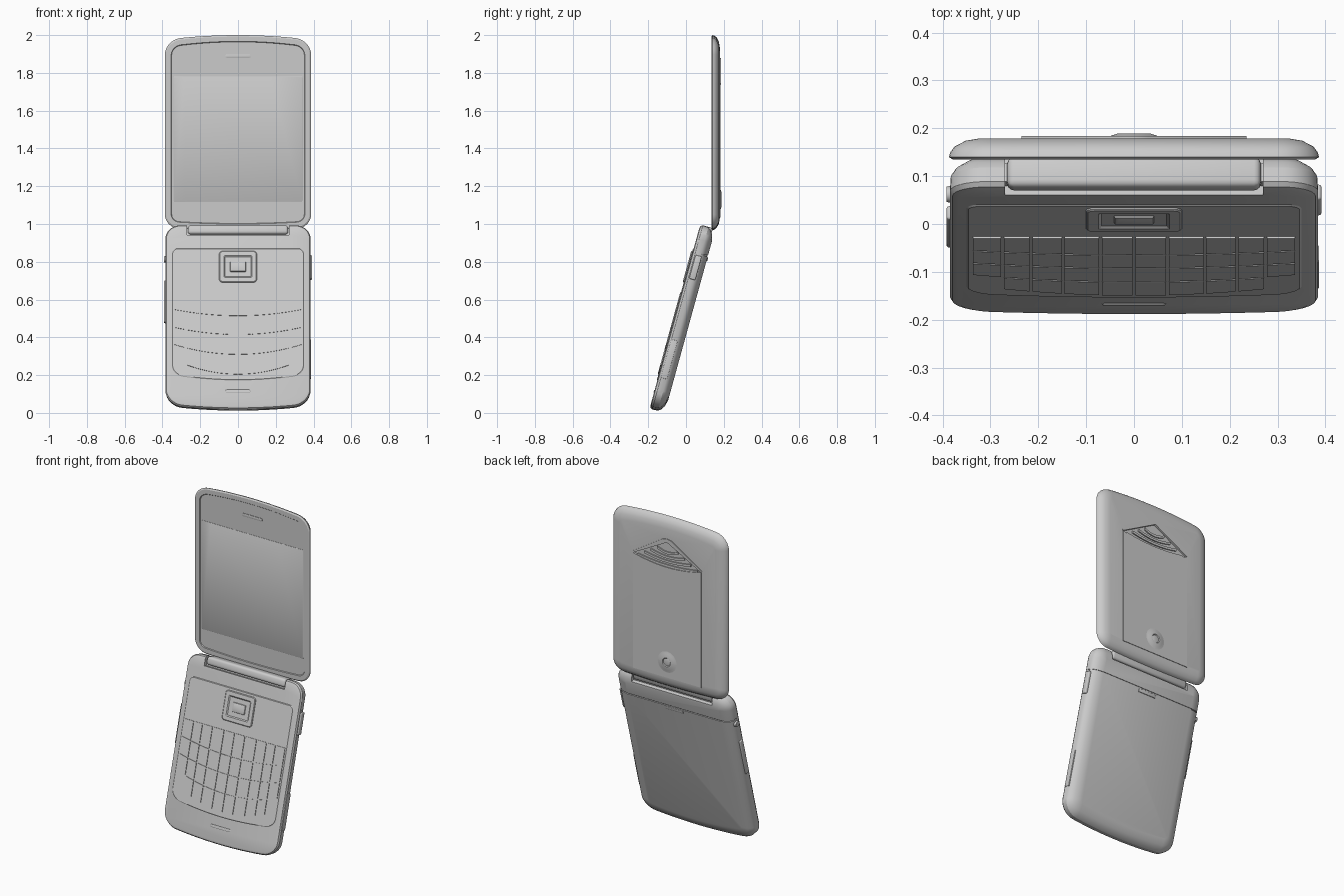
import bpy, bmesh, math
from mathutils import Matrix, Vector

if "Cube" in bpy.data.objects:
    bpy.data.objects.remove(bpy.data.objects["Cube"])

grey = bpy.data.materials.new("light_grey")
grey.use_nodes = True
COLOUR = (0.6, 0.6, 0.6, 1)
grey.diffuse_color = COLOUR
grey.node_tree.nodes["Principled BSDF"].inputs["Base Color"].default_value = COLOUR

LID = Matrix.Identity(4)
# The keypad half leans back; its local frame is x, depth, length
BASE = Matrix.Translation((0, -0.193, 0.022)) @ Matrix.Rotation(-math.radians(15.4), 4, 'X')
parts = []


def finish(name, bm, frame):
    bmesh.ops.recalc_face_normals(bm, faces=bm.faces)
    bm.transform(frame)
    mesh = bpy.data.meshes.new(name)
    bm.to_mesh(mesh)
    bm.free()
    mesh.materials.append(grey)
    ob = bpy.data.objects.new(name, mesh)
    bpy.context.collection.objects.link(ob)
    parts.append(ob)
    return ob


def rounded(hw, z0, z1, rt, rb, inset=0, bow_t=0, bow_b=0):
    """Rounded rectangle whose ends may be bowed outward."""
    hw, z0, z1 = hw - inset, z0 + inset, z1 - inset
    rt, rb = max(rt - inset, 0.002), max(rb - inset, 0.002)
    pts = []
    for sx, sz, start in ((1, 1, 0), (-1, 1, 90), (-1, -1, 180), (1, -1, 270)):
        r = rt if sz > 0 else rb
        cx, cz = sx * (hw - r), (z1 - r if sz > 0 else z0 + r)
        for k in range(9):
            a = math.radians(start + k * 90 / 8)
            pts.append((cx + r * math.cos(a), cz + r * math.sin(a)))
        if sx * sz > 0 and hw - r > 0.01:
            edge = z1 if sz > 0 else z0
            pts += [(cx * (1 - k / 6), edge) for k in range(1, 12)]
    mid = (z0 + z1) / 2
    out = []
    for x, z in pts:
        t = (z - mid) / (z1 - mid)
        drop = (bow_t if t > 0 else bow_b) * (x / hw) ** 2
        out.append((x, z - drop * t * abs(t)))
    return out


def loft(name, layers, frame, *shape, **bows):
    """Join inset copies of one outline; layers are (inset, depth)."""
    bm = bmesh.new()
    rings = [[bm.verts.new((x, d, z)) for x, z in rounded(*shape, inset=i, **bows)]
             for i, d in layers]
    for a, b in zip(rings, rings[1:]):
        for k in range(len(a)):
            n = (k + 1) % len(a)
            bm.faces.new((a[k], a[n], b[n], b[k]))
    bm.faces.new(rings[0])
    bm.faces.new(rings[-1])
    return finish(name, bm, frame)


def prism(name, pts, lo, hi, frame, axis='y'):
    bm = bmesh.new()
    def place(p, d):
        return (p[0], d, p[1]) if axis == 'y' else (p[0], p[1], d)
    a, b = [[bm.verts.new(place(p, d)) for p in pts] for d in (lo, hi)]
    bm.faces.new(a)
    bm.faces.new(b)
    for k in range(len(a)):
        n = (k + 1) % len(a)
        bm.faces.new((a[k], a[n], b[n], b[k]))
    return finish(name, bm, frame)


def box(name, centre, size, frame, bevel=0.0):
    bm = bmesh.new()
    bmesh.ops.create_cube(bm, size=1)
    bmesh.ops.scale(bm, vec=size, verts=bm.verts)
    bmesh.ops.translate(bm, vec=centre, verts=bm.verts)
    if bevel:
        bmesh.ops.bevel(bm, geom=bm.edges[:], offset=bevel, segments=3,
                        profile=0.5, affect='EDGES')
    return finish(name, bm, frame)


def cut(target, cutter):
    mod = target.modifiers.new("cut", 'BOOLEAN')
    mod.operation, mod.solver, mod.object = 'DIFFERENCE', 'EXACT', cutter
    bpy.context.view_layer.objects.active = target
    bpy.ops.object.modifier_apply(modifier=mod.name)
    parts.remove(cutter)
    bpy.data.objects.remove(cutter)


# Lid shell with a shallow front recess and a rounded back
lid = loft("lid_shell", [(0.036, 0.139), (0.033, 0.135), (0.008, 0.135), (0, 0.14),
                         (0.003, 0.15), (0.012, 0.162), (0.035, 0.174), (0.065, 0.179)],
           LID, 0.387, 0.967, 2.0, 0.085, 0.075, bow_t=0.025, bow_b=0.012)
loft("screen", [(0.002, 0.1365), (0, 0.1375), (0, 0.142)], LID, 0.343, 1.12, 1.78, 0.005, 0.005)
loft("earpiece_slot", [(0.003, 0.135), (0, 0.136), (0, 0.142)],
     LID, 0.067, 1.88, 1.897, 0.008, 0.008)

# Chevron vent pocket with louvres, under a raised hood
tip, apex = 1.735, 1.87
sill = [(0.23 * k / 6, tip - 0.03 * (1 - (k / 6) ** 2)) for k in range(-6, 7)]
cut(lid, prism("vent_cutter", sill + [(0, apex)], 0.171, 0.25, LID))
for i in range(4):
    z = tip + 0.026 * i - 0.012
    half = 0.2 * (1 - i / 4.6)
    low = [(half * k / 4, z - 0.018 * (1 - (k / 4) ** 2)) for k in range(-4, 5)]
    high = [(x, y + 0.014) for x, y in reversed(low)]
    prism(f"vent_louvre_{i + 1}", low + high, 0.169, 0.178, LID)
prism("vent_hood", [(-0.23, tip), (0, apex - 0.012), (0.23, tip), (0.235, tip + 0.008),
                    (0.03, apex + 0.002), (0, apex + 0.008), (-0.03, apex + 0.002),
                    (-0.235, tip + 0.008)], 0.172, 0.184, LID)

# Back panel and camera mound
prism("lid_back_panel", [(-0.23, 1.035)] + sill + [(0.23, 1.035)], 0.176, 0.182, LID)
loft("camera_mound", [(0, 0.176), (0, 0.181), (0.02, 0.184), (0.035, 0.189), (0.043, 0.189),
                      (0.047, 0.184), (0.055, 0.186)], LID, 0.07, 1.06, 1.2, 0.07, 0.07)

# Keypad half with rounded back
base = loft("base_shell", [(0.018, 0), (0.006, 0.004), (0, 0.014), (0.002, 0.045),
                           (0.012, 0.06), (0.035, 0.075), (0.07, 0.083)],
            BASE, 0.385, 0, 1.014, 0.075, 0.09, bow_t=0.006, bow_b=0.025)
cut(base, box("hinge_cutter", (0, 0.05, 1.01), (0.54, 0.3, 0.11), BASE))
section = [(0.42, 0.03), (0.379, 0.03), (0.377, 0.046), (0.367, 0.058), (0.345, 0.071),
           (0.31, 0.078)]
cut(base, prism("seam_cutter", section + [(-x, w) for x, w in reversed(section)]
                + [(-0.42, 0.12), (0.42, 0.12)], 0.858, 0.864, BASE, axis='z'))
box("cover_latch", (0, 0.082, 0.845), (0.12, 0.01, 0.02), BASE, 0.003)

# Hinge barrel between the two arms
box("hinge_barrel", (0, 0.037, 0.987), (0.53, 0.066, 0.048), BASE, 0.014)
box("hinge_core", (0, 0.04, 0.97), (0.54, 0.04, 0.04), BASE)

# Front panel, navigation pad and microphone
loft("keypad_panel", [(0.004, -0.003), (0, 0), (0, 0.004)], BASE,
     0.35, 0.155, 0.88, 0.03, 0.06, bow_b=0.03)
loft("navigation_pad", [(0.062, -0.009), (0.06, -0.008), (0.058, -0.004), (0.032, -0.004),
                        (0.026, -0.009), (0.004, -0.009), (0, -0.006), (0, 0.002)],
     BASE, 0.1, 0.693, 0.864, 0.018, 0.018)
loft("microphone_slot", [(0.003, -0.003), (0, -0.001), (0, 0.004)],
     BASE, 0.067, 0.088, 0.104, 0.008, 0.008)

# Keys: rows sag toward the middle, bottom corners left out
columns = [-0.34, -0.275, -0.215, -0.148, -0.07, 0, 0.07, 0.148, 0.215, 0.275, 0.34]
rows = [(0.641, 0), (0.506, 0.035), (0.403, 0.04), (0.294, 0.055), (0.185, 0.08)]
GAP = 0.003


def row_height(r, x):
    centre, sag = rows[r]
    return centre + sag * (x / 0.34) ** 2


for r in range(4):
    for c in range(10):
        if r == 3 and c in (0, 9):
            continue
        x0, x1 = columns[c] + GAP, columns[c + 1] - GAP
        xs = [x0, (x0 + x1) / 2, x1]
        low = [(x, row_height(r + 1, x) + GAP) for x in xs]
        high = [(x, row_height(r, x) - GAP) for x in reversed(xs)]
        prism(f"key_{r + 1}_{c + 1}", low + high, -0.007, 0, BASE)

# Side controls
box("right_side_button", (0.382, 0.036, 0.785), (0.02, 0.034, 0.13), BASE, 0.006)
box("port_cover", (0.382, 0.03, 0.28), (0.01, 0.036, 0.21), BASE, 0.002)
box("left_volume_strip", (-0.382, 0.03, 0.595), (0.02, 0.03, 0.23), BASE, 0.006)
knob = bmesh.new()
bmesh.ops.create_cone(knob, cap_ends=True, segments=24, radius1=0.022, radius2=0.016, depth=0.03)
bmesh.ops.transform(knob, verts=knob.verts, matrix=Matrix.Translation((-0.377, 0.036, 0.83))
                    @ Matrix.Rotation(-math.pi / 2, 4, 'Y'))
finish("left_knob", knob, BASE)

# Smooth shading with crisp edges
bpy.ops.object.select_all(action='DESELECT')
for ob in parts:
    ob.select_set(True)
bpy.context.view_layer.objects.active = base
bpy.ops.object.shade_smooth_by_angle(angle=math.radians(30))
